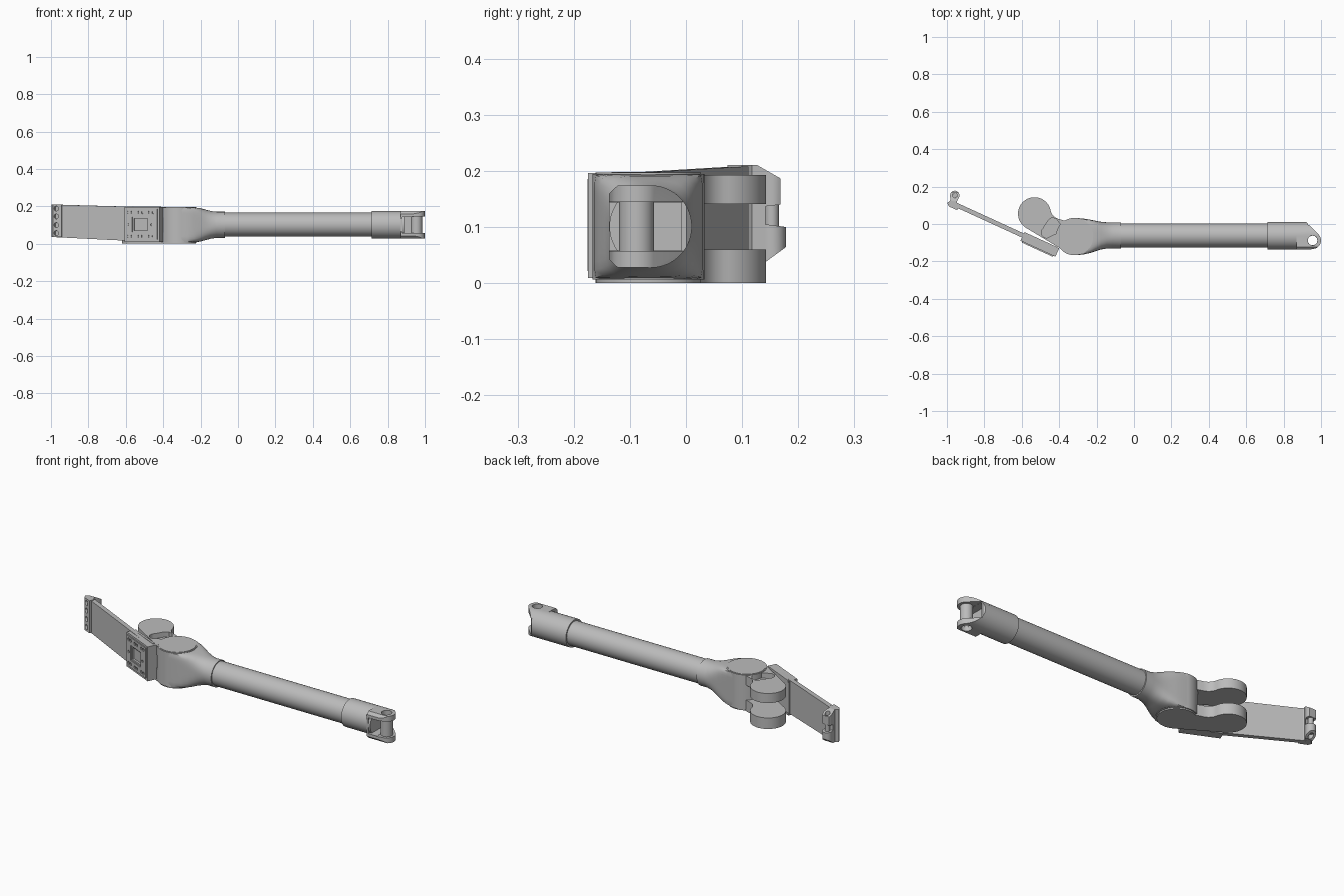
import bpy, bmesh
from math import sin, cos, pi, radians
from mathutils import Matrix

if "Cube" in bpy.data.objects:
    bpy.data.objects.remove(bpy.data.objects["Cube"])

grey = bpy.data.materials.new("machined grey")
grey.use_nodes = True
grey.diffuse_color = (0.5, 0.5, 0.5, 1)
grey.node_tree.nodes["Principled BSDF"].inputs["Base Color"].default_value = (0.5, 0.5, 0.5, 1)

ORDER = {"z": lambda a, b, t: (a, b, t),
         "x": lambda a, b, t: (t, a, b),
         "y": lambda a, b, t: (a, t, b)}


def finish(name, bm, matrix=None):
    bmesh.ops.recalc_face_normals(bm, faces=bm.faces[:])
    mesh = bpy.data.meshes.new(name)
    bm.to_mesh(mesh)
    bm.free()
    if matrix:
        mesh.transform(matrix)
    mesh.materials.append(grey)
    ob = bpy.data.objects.new(name, mesh)
    bpy.context.collection.objects.link(ob)
    return ob


def loft(name, rings, matrix=None):
    bm = bmesh.new()
    loops = [[bm.verts.new(p) for p in ring] for ring in rings]
    n = len(loops[0])
    for a, b in zip(loops, loops[1:]):
        for i in range(n):
            j = (i + 1) % n
            bm.faces.new((a[i], a[j], b[j], b[i]))
    bm.faces.new(loops[0])
    bm.faces.new(loops[-1])
    return finish(name, bm, matrix)


def prism(name, pts, lo, hi, axis="z", matrix=None):
    return loft(name, [[ORDER[axis](a, b, t) for a, b in pts] for t in (lo, hi)], matrix)


def arc(cx, cy, r, a0=0, a1=352.5, n=48):
    angles = [radians(a0 + (a1 - a0) * i / (n - 1)) for i in range(n)]
    return [(cx + r * cos(a), cy + r * sin(a)) for a in angles]


def rod(name, cx, cy, r, lo, hi, axis="z", matrix=None):
    return prism(name, arc(cx, cy, r), lo, hi, axis, matrix)


def rect(a0, a1, b0, b1):
    return [(a0, b0), (a1, b0), (a1, b1), (a0, b1)]


def boolean(ob, tools, op="DIFFERENCE"):
    bpy.context.view_layer.objects.active = ob
    for tool in tools:
        mod = ob.modifiers.new("shape", "BOOLEAN")
        mod.operation, mod.object, mod.solver = op, tool, "EXACT"
        bpy.ops.object.modifier_apply(modifier=mod.name)
        bpy.data.objects.remove(tool)
    return ob


# Long tube and end sleeve
TY, TZ = -0.061, 0.102
rod("main_tube", TY, TZ, 0.064, -0.1, 0.75, "x")
rod("end_sleeve", TY - 0.002, TZ - 0.001, 0.0735, 0.715, 0.89, "x")

# Fork with a through-bored pin at the end of the sleeve
PX, PY = 0.955, -0.088
outline = ([(0.87, 0.011), (0.87, -0.137), (0.94, -0.137)]
           + arc(PX, PY, 0.045, -80, 42, 20) + [(0.92, 0.011)])
section = ([(-0.137, 0.16), (-0.137, 0.042), (-0.122, 0.028)]
           + arc(-0.063, 0.101, 0.0735, -90, 90, 32) + [(-0.122, 0.174)])
fork = prism("end_fork", outline, 0, 0.2)
boolean(fork, [prism("fork_section", section, 0.8, 1.1, "x")], "INTERSECT")
boolean(fork, [prism("slot", rect(0.93, 1.1, -0.2, 0.1), 0.057, 0.145),
               prism("pocket", rect(0.878, 1.05, -0.2, -0.008), 0.058, 0.144),
               rod("bore", PX, PY, 0.026, 0, 0.2)])
boolean(rod("fork_pin", PX, PY, 0.031, 0.05, 0.15), [rod("bore", PX, PY, 0.0255, 0, 0.2)])

# Elbow housing: round drum blending into a round collar
DX, DY = -0.318, -0.067
rod("elbow_drum", DX, DY, 0.1, 0.007, 0.195)


def squircle(x, cy, hy, hz, power):
    ring = []
    for i in range(64):
        a = 2 * pi * i / 64
        c, s = cos(a), sin(a)
        k = (abs(c) ** power + abs(s) ** power) ** (-1 / power)
        ring.append((x, cy + hy * c * k, 0.101 + hz * s * k))
    return ring


stations = [(-0.318, -0.067, 0.1, 0.094, 40), (-0.27, -0.067, 0.096, 0.094, 24),
            (-0.235, -0.066, 0.089, 0.093, 9), (-0.205, -0.064, 0.081, 0.09, 5),
            (-0.175, -0.062, 0.074, 0.082, 3.2), (-0.145, -0.061, 0.07, 0.074, 2.4),
            (-0.115, -0.061, 0.07, 0.07, 2), (-0.07, -0.061, 0.07, 0.07, 2)]
loft("elbow_housing", [squircle(*s) for s in stations])
rod("elbow_cap", DX, DY, 0.094, 0.18, 0.197)

# Two hinge slabs reaching from the drum to the round lobe
LX, LY = -0.532, 0.055
slab = (arc(LX, LY, 0.088, 240, 8, 40)
        + [(-0.438, 0.052), (-0.425, 0.038), (-0.405, 0.028), (-0.385, 0.022)]
        + arc(DX, DY, 0.094, 120, -120, 40))
prism("lower_hinge_slab", slab, 0, 0.06)
upper = prism("upper_hinge_slab", slab, 0.141, 0.193)
recess = (arc(-0.465, -0.045, 0.03, 130, 270, 12) + [(-0.425, -0.055)]
          + arc(DX, DY, 0.096, 172, 140, 8) + [(-0.415, 0.026), (-0.44, 0.035), (-0.462, 0.015)])
boolean(upper, [prism("recess", recess, 0.165, 0.25)])

# Slanted plate, in a frame running along its outer face
P = Matrix.Translation((-0.949, 0.088, 0)) @ Matrix.Rotation(radians(-24.6), 4, "Z")
prism("slanted_plate", [(-0.03, 0.035), (0.57, 0.008), (0.57, 0.194), (-0.03, 0.209)],
      0, 0.024, "y", P)
for z0, z1, label in ((0.19, 0.202, "upper"), (0.012, 0.024, "lower")):
    prism(label + "_plate_rib", rect(0.39, 0.575, z0 - 0.004, z1 - 0.004), 0.02, 0.032, "y", P)

# Mounting block with window, frame and bolt rows
block = prism("mounting_block", rect(0.385, 0.59, 0.009, 0.196), -0.019, 0.03, "y", P)
boolean(block, [prism("window", rect(0.44, 0.52, 0.07, 0.135), -0.05, -0.008, "y", P)])
face = prism("block_frame", rect(0.395, 0.578, 0.022, 0.186), -0.025, -0.015, "y", P)
cuts = [prism("window", rect(0.432, 0.528, 0.062, 0.143), -0.05, 0, "y", P)]
for u in (0.412, 0.433, 0.474, 0.495, 0.536, 0.557):
    for z in (0.04, 0.168):
        cuts.append(rod("bolt_hole", u, z, 0.008, -0.05, -0.02, "y", P))
for u, z in ((0.414, 0.102), (0.548, 0.102)):
    cuts.append(rod("bolt_hole", u, z, 0.007, -0.05, -0.02, "y", P))
boolean(face, cuts)

# End bracket with two lugs, pin and bolt recesses
HX, HY = -0.958, 0.153
foot = ([(-0.998, 0.113), (-0.99, 0.094), (-0.945, 0.074), (-0.936, 0.1), (-0.948, 0.118)]
        + arc(HX, HY, 0.025, -30, 190, 24) + [(-0.982, 0.125)])
side = [(0.06, 0.035), (0.138, 0.035), (0.179, 0.065), (0.179, 0.1), (0.142, 0.105),
        (0.142, 0.137), (0.168, 0.14), (0.168, 0.187), (0.126, 0.211), (0.06, 0.211)]
bracket = prism("end_bracket", foot, 0, 0.25)
boolean(bracket, [prism("bracket_side", side, -1.2, -0.8, "x")], "INTERSECT")
boolean(bracket, [rod("recess", -0.02, z, 0.013, -0.05, 0.008, "y", P)
                  for z in (0.057, 0.1, 0.146, 0.188)]
        + [rod("bore", HX, HY, 0.013, 0, 0.25)])
rod("bracket_pin", HX, HY, 0.0125, 0.06, 0.178)

# Smooth round surfaces, keep edges sharp
for ob in list(bpy.context.collection.objects):
    if ob.type == "MESH" and ob.data.materials and ob.data.materials[0] == grey:
        bpy.ops.object.select_all(action="DESELECT")
        ob.select_set(True)
        bpy.context.view_layer.objects.active = ob
        bpy.ops.object.shade_smooth_by_angle(angle=radians(30))
